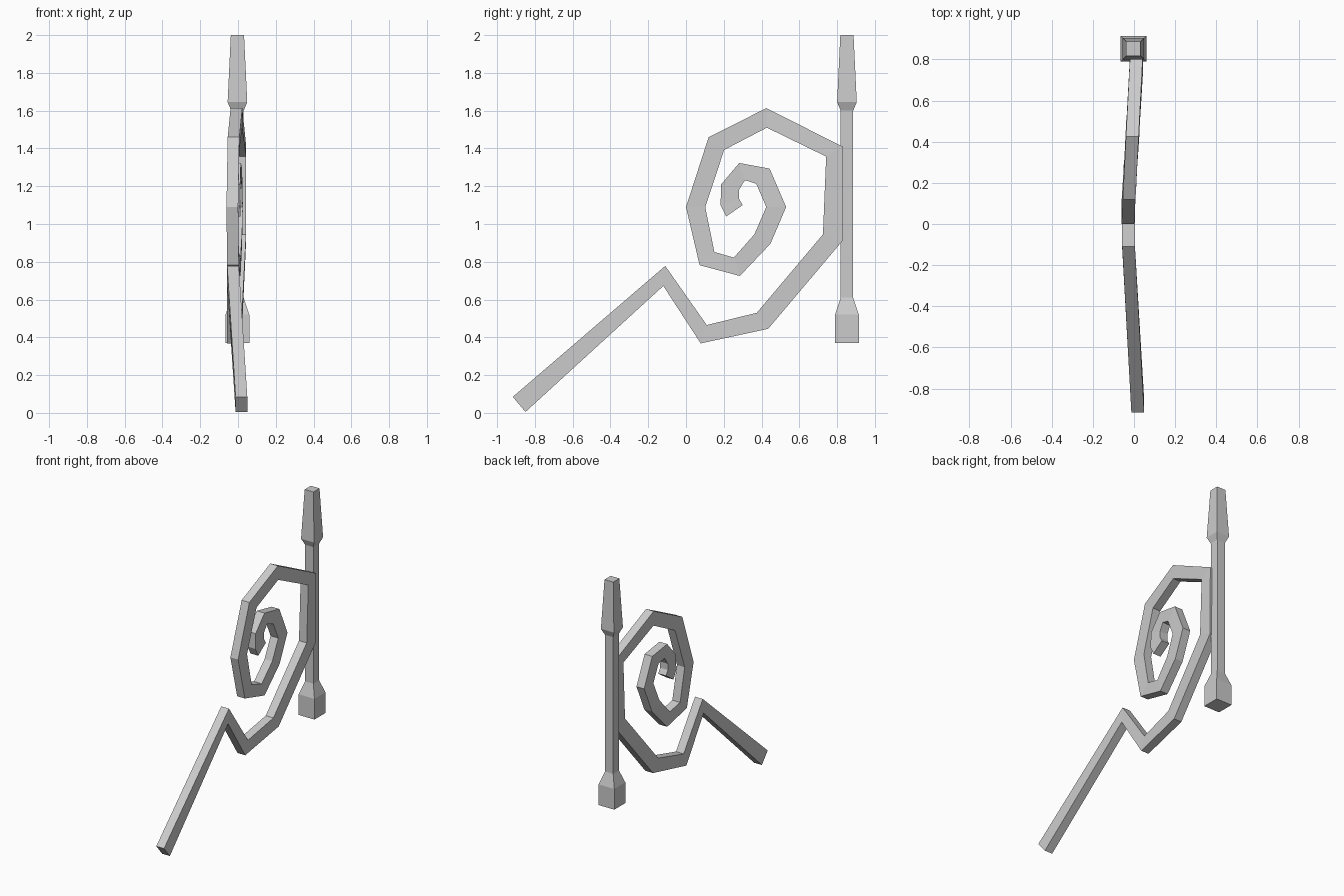
import bpy, bmesh


def loft(name, rings):
    """Skin a chain of four-cornered rings and cap both ends."""
    bm = bmesh.new()
    loops = [[bm.verts.new(p) for p in ring] for ring in rings]
    for a, b in zip(loops, loops[1:]):
        for i in range(4):
            j = (i + 1) % 4
            bm.faces.new((a[i], a[j], b[j], b[i]))
    bm.faces.new(loops[0])
    bm.faces.new(loops[-1])
    bmesh.ops.recalc_face_normals(bm, faces=bm.faces)
    mesh = bpy.data.meshes.new(name)
    bm.to_mesh(mesh)
    bm.free()
    obj = bpy.data.objects.new(name, mesh)
    bpy.context.collection.objects.link(obj)
    return obj


# Upright square post: (height, half width)
post = [(0.37, 0.063), (0.52, 0.063), (0.61, 0.033),
        (1.60, 0.033), (1.645, 0.052), (2.0, 0.035)]
cx, cy = -0.003, 0.852
loft("post", [[(cx + sx * w, cy + sy * w, z)
               for sx, sy in ((-1, -1), (1, -1), (1, 1), (-1, 1))]
              for z, w in post])

# Angular spiral arm: outer (y, z) and inner (y, z) edge at each bend
arm = [
    (-0.85, 0.005, -0.917, 0.085), (-0.12, 0.672, -0.11, 0.778),
    (0.078, 0.368, 0.11, 0.465), (0.435, 0.445, 0.375, 0.53),
    (0.828, 0.91, 0.725, 0.945), (0.83, 1.41, 0.742, 1.357),
    (0.425, 1.613, 0.428, 1.51), (0.12, 1.46, 0.202, 1.392),
    (0.0, 1.09, 0.102, 1.09), (0.072, 0.782, 0.15, 0.852),
    (0.285, 0.725, 0.253, 0.822), (0.447, 0.895, 0.362, 0.945),
    (0.53, 1.09, 0.425, 1.09), (0.443, 1.293, 0.372, 1.213),
    (0.282, 1.323, 0.312, 1.232), (0.186, 1.21, 0.28, 1.18),
    (0.183, 1.10, 0.28, 1.135), (0.213, 1.04, 0.30, 1.10),
]
half = 0.031
rings = []
for oy, oz, iy, iz in arm:
    x = -0.033 + 0.058 * abs((oy + iy) / 2)  # gentle sideways lean
    rings.append([(x - half, oy, oz), (x + half, oy, oz),
                  (x + half, iy, iz), (x - half, iy, iz)])
rings[0] = [(x, y, max(z, 0.0)) for x, y, z in rings[0]]
loft("spiral_arm", rings)
